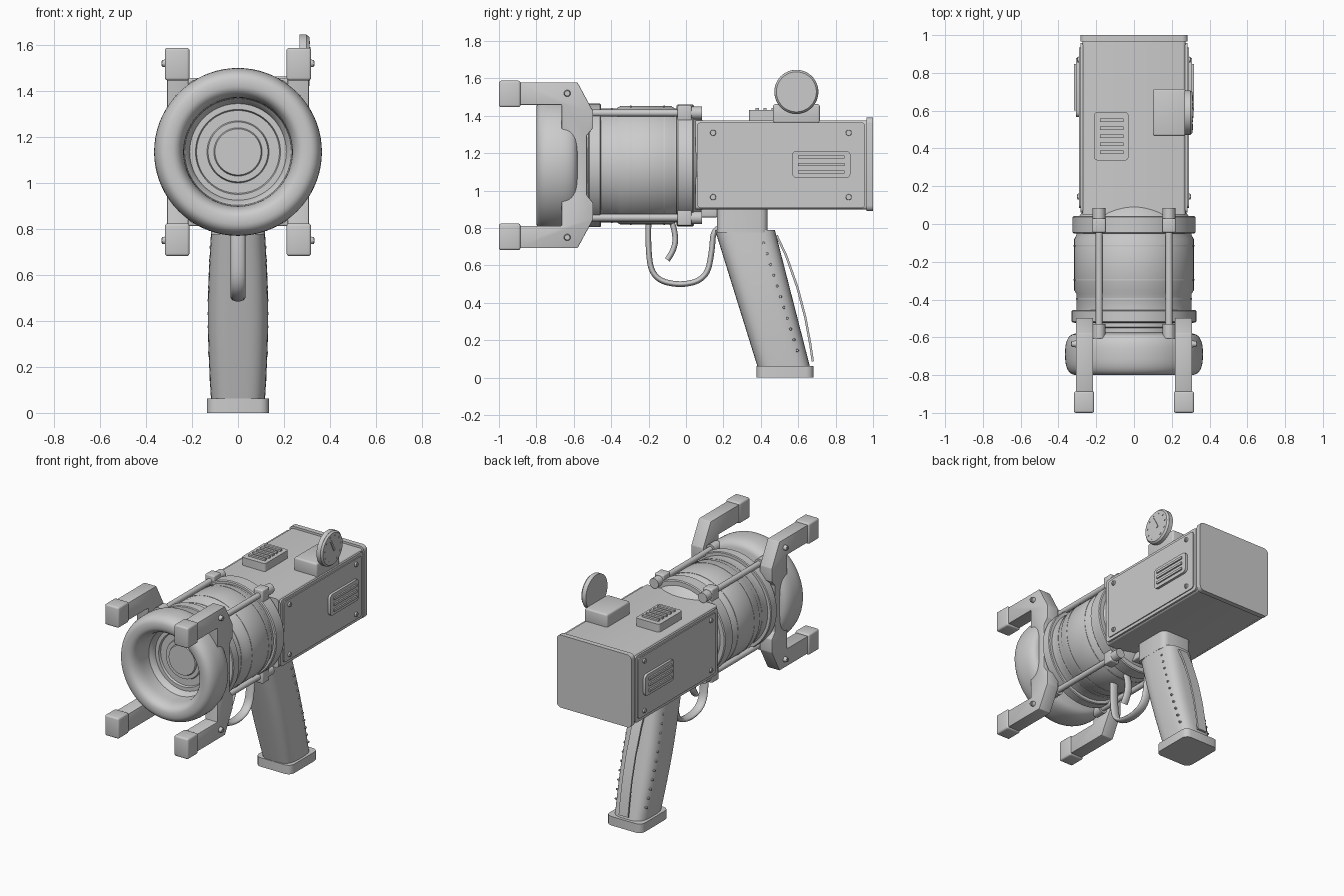
import bpy, bmesh, math
from mathutils import Matrix, Vector

if "Cube" in bpy.data.objects:
    bpy.data.objects.remove(bpy.data.objects["Cube"], do_unlink=True)

grey = bpy.data.materials.new("plain_grey")
grey.use_nodes = True
grey.diffuse_color = (0.6, 0.6, 0.6, 1)
grey.node_tree.nodes["Principled BSDF"].inputs["Base Color"].default_value = (0.6, 0.6, 0.6, 1)

AXIS_Z = 1.135          # height of the barrel axis
SIDES = (("left", 1), ("right", -1))
LEVELS = (("upper", 1), ("lower", -1))


def finish(name, bm):
    bmesh.ops.recalc_face_normals(bm, faces=bm.faces)
    mesh = bpy.data.meshes.new(name)
    bm.to_mesh(mesh)
    bm.free()
    mesh.shade_smooth()
    mesh.set_sharp_from_angle(angle=math.radians(32))
    mesh.materials.append(grey)
    obj = bpy.data.objects.new(name, mesh)
    bpy.context.collection.objects.link(obj)
    return obj


def round_edges(bm, width, axis=None, segments=2):
    """Bevel all edges, or only those running along one axis."""
    edges = [e for e in bm.edges if axis is None or
             abs((e.verts[0].co - e.verts[1].co).normalized()[axis]) > 0.99]
    bmesh.ops.bevel(bm, geom=edges, offset=width, segments=segments, profile=0.5, affect='EDGES')


def box(name, x, y, z, corner=0, axis=None, segments=3):
    bm = bmesh.new()
    bmesh.ops.create_cube(bm, size=1)
    for v in bm.verts:
        v.co = Vector([(r[0] + r[1]) / 2 + c * abs(r[1] - r[0]) for r, c in zip((x, y, z), v.co)])
    if corner:
        round_edges(bm, corner, axis, segments)
    return finish(name, bm)


def rod(name, start, end, r1, r2=None, sides=24):
    start, end = Vector(start), Vector(end)
    bm = bmesh.new()
    turn = (end - start).to_track_quat('Z', 'Y').to_matrix().to_4x4()
    bmesh.ops.create_cone(bm, cap_ends=True, segments=sides, radius1=r1,
                          radius2=r1 if r2 is None else r2, depth=(end - start).length,
                          matrix=Matrix.Translation((start + end) / 2) @ turn)
    return finish(name, bm)


def prism(name, outline, x0, x1, corner=0):
    """Extrude a (y, z) outline along x."""
    bm = bmesh.new()
    face = bm.faces.new([bm.verts.new((x0, y, z)) for y, z in outline])
    new = bmesh.ops.extrude_face_region(bm, geom=[face])["geom"]
    for v in new:
        if isinstance(v, bmesh.types.BMVert):
            v.co.x = x1
    if corner:
        round_edges(bm, corner)
    return finish(name, bm)


def lathe(name, profile, steps=72):
    """Spin a (radius, y) profile around the barrel axis."""
    bm = bmesh.new()
    verts = [bm.verts.new((r, y, AXIS_Z)) for r, y in profile]
    edges = [bm.edges.new(pair) for pair in zip(verts, verts[1:])]
    bmesh.ops.spin(bm, geom=verts + edges, cent=(0, 0, AXIS_Z), axis=(0, 1, 0),
                   angle=math.tau, steps=steps, use_merge=True)
    bmesh.ops.remove_doubles(bm, verts=bm.verts, dist=0.0005)
    return finish(name, bm)


def bent_strip(name, points, radius, widen):
    curve = bpy.data.curves.new(name, 'CURVE')
    curve.dimensions = '3D'
    curve.bevel_depth = radius
    curve.bevel_resolution = 3
    curve.use_fill_caps = True
    spline = curve.splines.new('NURBS')
    spline.points.add(len(points) - 1)
    for p, (y, z) in zip(spline.points, points):
        p.co = (0, y, z, 1)
    spline.order_u = 3
    spline.use_endpoint_u = True
    spline.resolution_u = 8
    curve.materials.append(grey)
    obj = bpy.data.objects.new(name, curve)
    obj.scale.x = widen
    bpy.context.collection.objects.link(obj)


def screw(name, s, x, y, z, r=0.018):
    rod(name, (s * (x - 0.01), y, z), (s * (x + 0.012), y, z), r, r * 0.8, 16)
    xs = (s * x, s * (x + 0.015))
    box(name + "_cross_bar", xs, (y - r * 0.6, y + r * 0.6), (z - 0.002, z + 0.002))
    box(name + "_cross_post", xs, (y - 0.002, y + 0.002), (z - r * 0.6, z + r * 0.6))


# Front bell: thick rounded lip with a recessed stepped lens
def rounded(a, power=2.6):
    c, s = math.cos(a), math.sin(a)
    return (0.3 + 0.065 * math.copysign(abs(c) ** (2 / power), c),
            -0.69 - 0.11 * math.copysign(abs(s) ** (2 / power), s))

lip = [rounded(math.radians(a)) for a in range(-80, 181, 10)]
lathe("bell", [(0.27, -0.52), (0.27, -0.575)] + lip +
      [(0.232, -0.64), (0.215, -0.62), (0.21, -0.6), (0.185, -0.6), (0.18, -0.585),
       (0.135, -0.585), (0.13, -0.6), (0.105, -0.6), (0.1, -0.612), (0, -0.612)])

# Barrel with its end rings and wider middle sleeve
lathe("barrel", [(0.27, -0.55), (0.29, -0.545), (0.29, -0.525), (0.325, -0.522), (0.33, -0.517),
                 (0.33, -0.46), (0.325, -0.455), (0.305, -0.455), (0.305, -0.37), (0.317, -0.35),
                 (0.317, -0.08), (0.305, -0.06), (0.305, -0.05), (0.32, -0.05), (0.326, -0.044),
                 (0.326, 0.036), (0.32, 0.042), (0.29, 0.042), (0.275, 0.06), (0.24, 0.09), (0, 0.1)])
for i, y in enumerate((-0.4, -0.3, -0.12)):
    r = 0.307 if i == 0 else 0.319
    lathe("barrel_band_%d" % i, [(r - 0.01, y), (r, y), (r, y + 0.008), (r - 0.01, y + 0.008)])

# Four tie rods with end caps
for side, s in SIDES:
    for level, u in LEVELS:
        x, z = s * 0.185, AXIS_Z + u * 0.28
        tag = level + "_" + side
        rod(tag + "_tie_rod", (x, -0.6, z), (x, 0.08, z), 0.019)
        rod(tag + "_rod_front_cap", (x, -0.605, z), (x, -0.53, z), 0.033)
        rod(tag + "_rod_rear_cap", (x, 0.015, z), (x, 0.085, z), 0.034)
        box(tag + "_rod_clamp", (x - 0.035, x + 0.035), (-0.045, 0.03),
            (z - 0.042, z + 0.042), 0.008)

# Forked brackets gripping the bell, with block tips
half = [(-0.53, 0.16), (-0.497, 0.2), (-0.497, 0.29), (-0.58, 0.443), (-0.9, 0.443),
        (-0.9, 0.323), (-0.665, 0.323), (-0.665, 0.17), (-0.6, 0.14)]
bracket = [(y, AXIS_Z + d) for y, d in half] + [(y, AXIS_Z - d) for y, d in reversed(half)]
for side, s in SIDES:
    prism(side + "_bracket", bracket, s * 0.216, s * 0.308, 0.004)
    for level, u in LEVELS:
        z = AXIS_Z + u * 0.382
        box(level + "_" + side + "_bracket_tip", (s * 0.211, s * 0.318), (-1, -0.885),
            (z - 0.071, z + 0.071), 0.012)
        screw(level + "_" + side + "_bracket_screw", s, 0.318, -0.635, AXIS_Z + u * 0.385)

# Housing and back plate
box("housing", (-0.272, 0.272), (0.05, 0.97), (0.9, 1.375), 0.015, 1)
box("back_plate", (-0.284, 0.284), (0.965, 1), (0.89, 1.39), 0.03, 1, 4)

# Side panels with screws and slatted vents
for side, s in SIDES:
    box(side + "_panel", (s * 0.265, s * 0.283), (0.06, 0.958), (0.907, 1.365), 0.02, 0)
    box(side + "_panel_face", (s * 0.265, s * 0.29), (0.085, 0.935), (0.928, 1.345), 0.02, 0)
    for i, y in enumerate((0.145, 0.87)):
        for level, u in LEVELS:
            screw("%s_%s_panel_screw_%d" % (side, level, i), s, 0.288, y, 1.137 + u * 0.172)
    box(side + "_vent", (s * 0.28, s * 0.307), (0.567, 0.88), (1.068, 1.213), 0.025, 0)
    for i in range(3):
        z = 1.1 + i * 0.04
        box("%s_vent_slat_%d" % (side, i), (s * 0.3, s * 0.317), (0.6, 0.847), (z - 0.008, z + 0.008))

# Top vent
box("top_vent", (-0.21, -0.03), (0.337, 0.592), (1.36, 1.43), 0.015, 2)
for i in range(5):
    y = 0.38 + i * 0.0425
    box("top_vent_slat_%d" % i, (-0.18, -0.055), (y - 0.009, y + 0.009), (1.42, 1.442))

# Pressure gauge on its mount
GY, GZ = 0.59, 1.528
box("gauge_mount", (0.1, 0.274), (0.465, 0.716), (1.36, 1.462), 0.012)
rod("gauge_case", (0.268, GY, GZ), (0.298, GY, GZ), 0.118, sides=48)
rod("gauge_face", (0.298, GY, GZ), (0.31, GY, GZ), 0.117, 0.107, 48)
prism("gauge_needle", [(0.56, 1.588), (0.572, 1.592), (0.612, 1.518), (0.598, 1.51)], 0.305, 0.315)
for i in range(10):
    a = math.radians(-60 + i * 33.3)
    y, z = GY + 0.087 * math.cos(a), GZ + 0.087 * math.sin(a)
    rod("gauge_tick_%d" % i, (0.305, y, z), (0.313, y, z), 0.006, sides=8)

# Grip: rounded sections lofted along a slanted path
def grip_section(t):
    front, back = 0.385 - 0.23 * t, 0.665 - 0.19 * t
    return (front + back) / 2, (back - front) / 2, 0.117 + 0.014 * math.sin(math.pi * t), 0.05 + 0.74 * t

bm = bmesh.new()
rings = []
for k in range(13):
    cy, depth, width, z = grip_section(k / 12)
    ring = []
    for j in range(40):
        c, s = math.cos(math.tau * j / 40), math.sin(math.tau * j / 40)
        ring.append(bm.verts.new((width * math.copysign(abs(c) ** 0.6, c),
                                  cy + depth * math.copysign(abs(s) ** 0.6, s), z)))
    rings.append(ring)
for a, b in zip(rings, rings[1:]):
    for j in range(40):
        bm.faces.new((a[j - 1], a[j], b[j], b[j - 1]))
bm.faces.new(rings[0])
bm.faces.new(rings[-1])
finish("grip", bm)
box("grip_neck", (-0.118, 0.118), (0.165, 0.437), (0.775, 0.91), 0.04, 2)
box("grip_base", (-0.135, 0.135), (0.378, 0.682), (0, 0.062), 0.04, 2)
for side, s in SIDES:
    for i in range(11):
        y, z = 0.415 + 0.018 * i, 0.72 - 0.0575 * i
        w = grip_section((z - 0.05) / 0.74)[2]
        rod("%s_grip_stud_%d" % (side, i), (s * w * 0.85, y, z), (s * (w * 0.95 + 0.008), y, z), 0.009, 0.006, 10)

# Back strap bowed away from the grip
strap = [(0.478, 0.76), (0.53, 0.65), (0.59, 0.48), (0.632, 0.32), (0.658, 0.18), (0.672, 0.085)]
prism("grip_strap", strap + [(y + 0.012, z + 0.003) for y, z in reversed(strap)], -0.035, 0.035)

# Trigger, guard and the rail they hang from
bent_strip("trigger_guard", [(-0.2, 0.84), (-0.205, 0.7), (-0.18, 0.53), (-0.03, 0.49),
                             (0.11, 0.53), (0.14, 0.68), (0.145, 0.79), (0.18, 0.8)], 0.016, 2)
bent_strip("trigger", [(-0.085, 0.85), (-0.06, 0.8), (-0.055, 0.69), (-0.1, 0.63)], 0.016, 1.7)
box("guard_rail", (-0.06, 0.06), (0.0, 0.17), (0.857, 0.92), 0.01)
